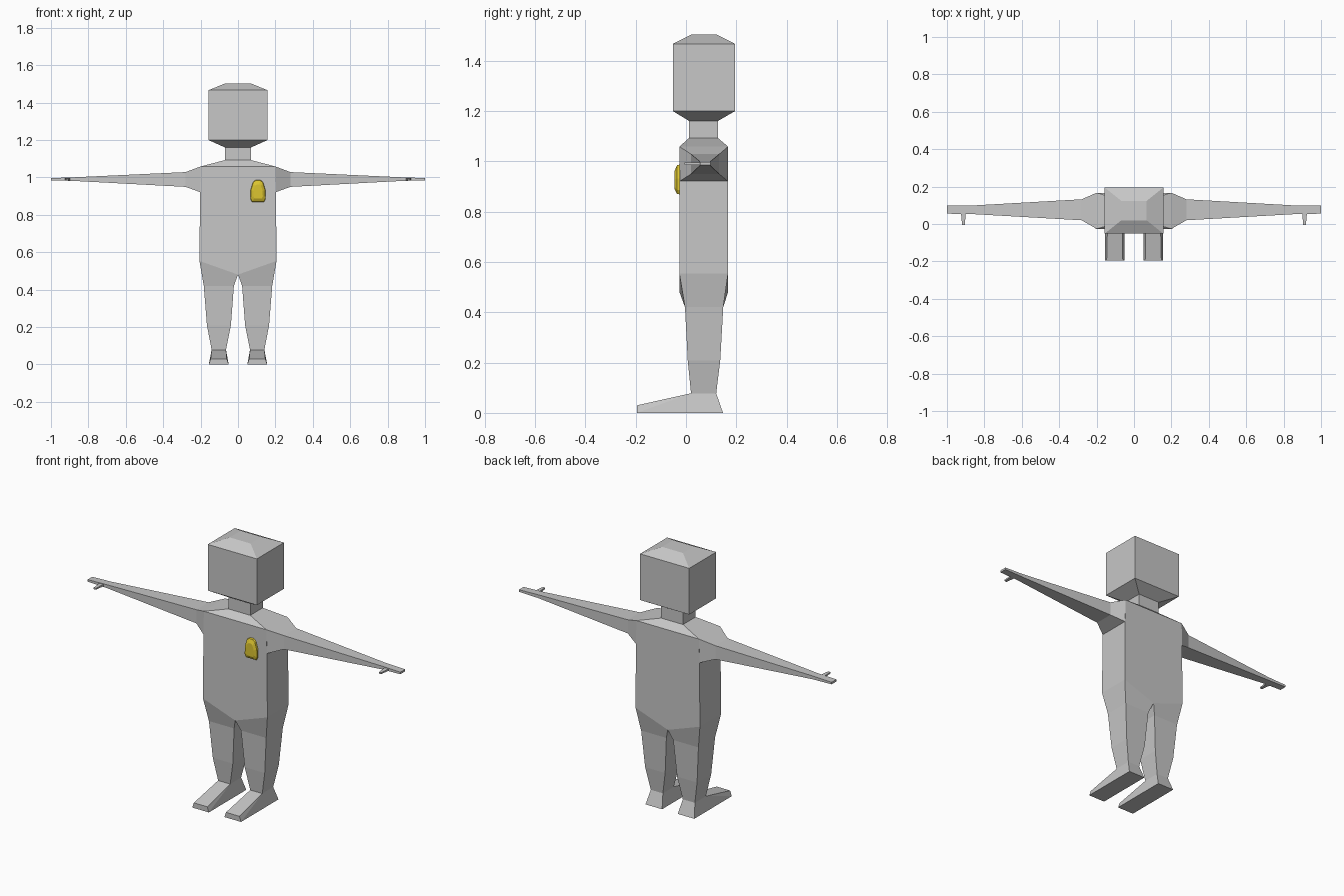
import bpy
import bmesh

if "Cube" in bpy.data.objects:
    bpy.data.objects.remove(bpy.data.objects["Cube"])


def material(name, rgb):
    m = bpy.data.materials.new(name)
    m.diffuse_color = (*rgb, 1)
    m.use_nodes = True
    m.node_tree.nodes["Principled BSDF"].inputs["Base Color"].default_value = m.diffuse_color
    return m


GREY = material("body grey", (0.57, 0.57, 0.57))
YELLOW = material("badge yellow", (0.72, 0.56, 0.03))


def finish(name, bm, mat, mirror):
    bmesh.ops.recalc_face_normals(bm, faces=bm.faces)
    me = bpy.data.meshes.new(name)
    bm.to_mesh(me)
    bm.free()
    me.materials.append(mat)
    ob = bpy.data.objects.new(name, me)
    bpy.context.collection.objects.link(ob)
    if mirror:
        mod = ob.modifiers.new("mirror", 'MIRROR')
        mod.use_clip = True
        mod.merge_threshold = 0.001
    return ob


def loft(name, rings, mat=GREY, mirror=False, cap_start=True, cap_end=True):
    """Skin a list of equal-length point rings; open on the mirror plane."""
    bm = bmesh.new()
    vs = [[bm.verts.new(p) for p in r] for r in rings]
    n = len(rings[0])
    for a, b in zip(vs, vs[1:]):
        for i in range(n):
            j = (i + 1) % n
            quad = (a[i], a[j], b[j], b[i])
            if mirror and all(abs(v.co.x) < 1e-5 for v in quad):
                continue
            bm.faces.new(quad)
    if cap_start:
        bm.faces.new(vs[0])
    if cap_end:
        bm.faces.new(vs[-1])
    return finish(name, bm, mat, mirror)


def level(x0, x1, y0, y1, z0, z1=None):
    """Rectangle across the body; z may differ at the inner and outer side."""
    z1 = z0 if z1 is None else z1
    return [(x0, y0, z0), (x1, y0, z1), (x1, y1, z1), (x0, y1, z0)]


def section(x, y0, y1, z0, z1):
    """Rectangle across an arm."""
    return [(x, y0, z0), (x, y1, z0), (x, y1, z1), (x, y0, z1)]


# Head: box with tapered crown and jaw
loft("head", [
    level(-0.07, 0.07, 0.012, 0.127, 1.16),
    level(-0.157, 0.157, -0.052, 0.195, 1.199),
    level(-0.157, 0.157, -0.052, 0.195, 1.466),
    level(-0.067, 0.067, 0.02, 0.123, 1.503)])

# Neck, torso and legs: one mirrored half, splitting at the crotch
loft("body", [
    level(0, 0.07, 0.012, 0.127, 1.16),
    level(0, 0.07, 0.012, 0.127, 1.092),
    level(0, 0.2, -0.026, 0.167, 1.058),
    level(0, 0.203, -0.026, 0.167, 0.92),
    level(0, 0.206, -0.026, 0.167, 0.48, 0.553),
    level(0.022, 0.183, -0.004, 0.148, 0.42),
    level(0.038, 0.166, 0.007, 0.136, 0.208),
    level(0.064, 0.141, 0.02, 0.12, 0.078)],
    mirror=True, cap_start=False, cap_end=False)

# Feet: wedge hull from ankle to toe
bm = bmesh.new()
corners = (level(0.064, 0.141, 0.02, 0.12, 0.078)
           + level(0.05, 0.156, -0.195, 0.147, 0)
           + [(0.06, -0.195, 0.03), (0.146, -0.195, 0.03)])
for p in corners:
    bm.verts.new(p)
bmesh.ops.convex_hull(bm, input=bm.verts)
bmesh.ops.dissolve_limit(bm, angle_limit=0.02, verts=bm.verts, edges=bm.edges)
finish("feet", bm, GREY, True)

# Arms: shoulder, long taper, flat hand
loft("arms", [
    section(0.2, -0.026, 0.167, 0.92, 1.058),
    section(0.28, 0.02, 0.132, 0.949, 1.028),
    section(0.88, 0.054, 0.098, 0.981, 1.0),
    section(1.0, 0.055, 0.098, 0.984, 0.996)],
    mirror=True, cap_start=False)

# Thumbs: small pegs pointing forward
loft("thumbs", [
    [(x, y, z) for x, z in ((0.912 - w, 0.99 - h), (0.912 + w, 0.99 - h),
                            (0.912 + w, 0.99 + h), (0.912 - w, 0.99 + h))]
    for y, w, h in ((0.06, 0.013, 0.006), (-0.006, 0.007, 0.004))],
    mirror=True)

# Badge: bevelled plaque on the chest
outline = [(-0.032, -0.052), (0.032, -0.052), (0.041, -0.035), (0.04, 0.012),
           (0.027, 0.055), (0.012, 0.067), (-0.012, 0.067), (-0.027, 0.055),
           (-0.04, 0.012), (-0.041, -0.035)]
loft("badge", [
    [(0.107 + x * s, y, 0.92 + z * s) for x, z in outline]
    for y, s in ((-0.024, 1.0), (-0.036, 0.95), (-0.045, 0.62))], YELLOW)
